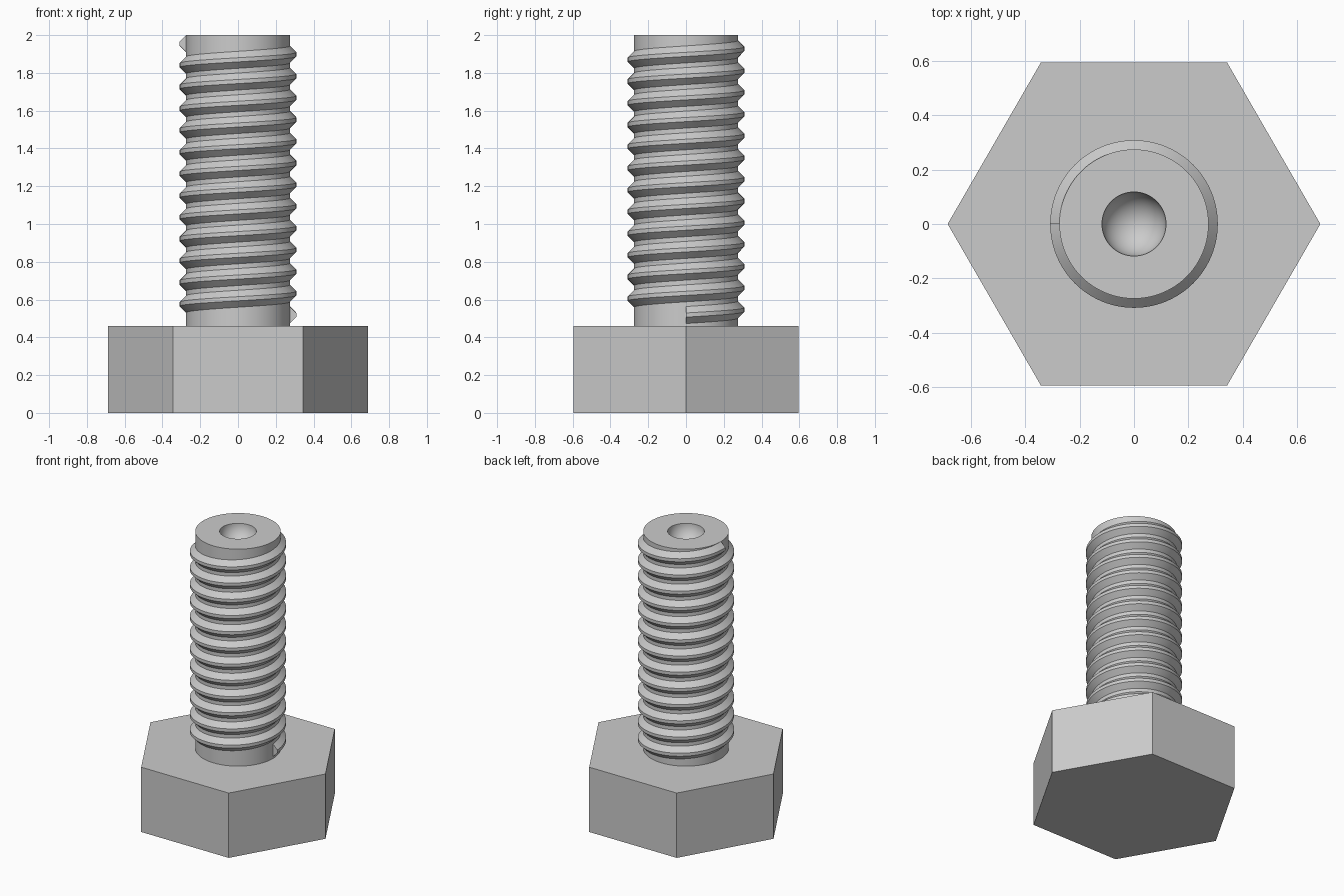
import bpy, bmesh, math

default_cube = bpy.data.objects.get("Cube")
if default_cube:
    bpy.data.objects.remove(default_cube, do_unlink=True)

STEEL = (0.6, 0.6, 0.6, 1.0)
HEAD_RADIUS, HEAD_TOP = 0.687, 0.46
SHAFT_RADIUS, CREST_RADIUS, HOLE_RADIUS = 0.275, 0.309, 0.118
TOP = 2.0
SEGMENTS = 96

steel = bpy.data.materials.new("grey steel")
steel.use_nodes = True
steel.diffuse_color = STEEL
steel.node_tree.nodes["Principled BSDF"].inputs["Base Color"].default_value = STEEL


def finish(bm, name, smooth=True):
    """Turn a bmesh into a named, shaded steel object."""
    bmesh.ops.recalc_face_normals(bm, faces=bm.faces)
    mesh = bpy.data.meshes.new(name)
    bm.to_mesh(mesh)
    bm.free()
    mesh.materials.append(steel)
    obj = bpy.data.objects.new(name, mesh)
    bpy.context.collection.objects.link(obj)
    if smooth:
        bpy.ops.object.select_all(action='DESELECT')
        obj.select_set(True)
        bpy.context.view_layer.objects.active = obj
        bpy.ops.object.shade_smooth_by_angle(angle=math.radians(30))
    return obj


def polar(radius, angle, z):
    return (radius * math.cos(angle), radius * math.sin(angle), z)


# Hexagonal head, with corners on the x axis
bm = bmesh.new()
corners = [bm.verts.new(polar(HEAD_RADIUS, math.tau * i / 6, 0)) for i in range(6)]
base = bm.faces.new(corners)
extruded = bmesh.ops.extrude_face_region(bm, geom=[base], use_keep_orig=True)
top_verts = [v for v in extruded["geom"] if isinstance(v, bmesh.types.BMVert)]
bmesh.ops.translate(bm, verts=top_verts, vec=(0, 0, HEAD_TOP))
finish(bm, "hex_head", smooth=False)

# Shaft, lathed together with the round-bottomed hole in its end
bm = bmesh.new()
profile = [(SHAFT_RADIUS, HEAD_TOP), (SHAFT_RADIUS, TOP)]
STEPS = 16
for i in range(STEPS + 1):
    a = math.pi / 2 * i / STEPS
    profile.append((HOLE_RADIUS * math.cos(a), TOP - HOLE_RADIUS * math.sin(a)))
verts = [bm.verts.new((r, 0, z)) for r, z in profile]
edges = [bm.edges.new(pair) for pair in zip(verts, verts[1:])]
bmesh.ops.spin(bm, geom=verts + edges, cent=(0, 0, 0), axis=(0, 0, 1),
               angle=math.tau, steps=SEGMENTS, use_merge=True)
bmesh.ops.remove_doubles(bm, verts=bm.verts, dist=0.0001)
finish(bm, "shaft")

# Right-handed thread: a trapezoid swept up a helix, with closed ends
PITCH, TURNS, START = 0.115, 12.5, 0.518
ROOT_HALF, CREST_HALF = 0.045, 0.011
section = [(SHAFT_RADIUS - 0.01, -ROOT_HALF), (SHAFT_RADIUS, -ROOT_HALF),
           (CREST_RADIUS, -CREST_HALF), (CREST_RADIUS, CREST_HALF),
           (SHAFT_RADIUS, ROOT_HALF), (SHAFT_RADIUS - 0.01, ROOT_HALF)]
bm = bmesh.new()
rings = []
for i in range(int(SEGMENTS * TURNS) + 1):
    turn = i / SEGMENTS
    rings.append([bm.verts.new(polar(r, math.tau * turn, START + PITCH * turn + dz))
                  for r, dz in section])
for low, high in zip(rings, rings[1:]):
    for j in range(len(section)):
        k = (j + 1) % len(section)
        bm.faces.new((low[j], low[k], high[k], high[j]))
bm.faces.new(rings[0])
bm.faces.new(rings[-1])
finish(bm, "thread")
